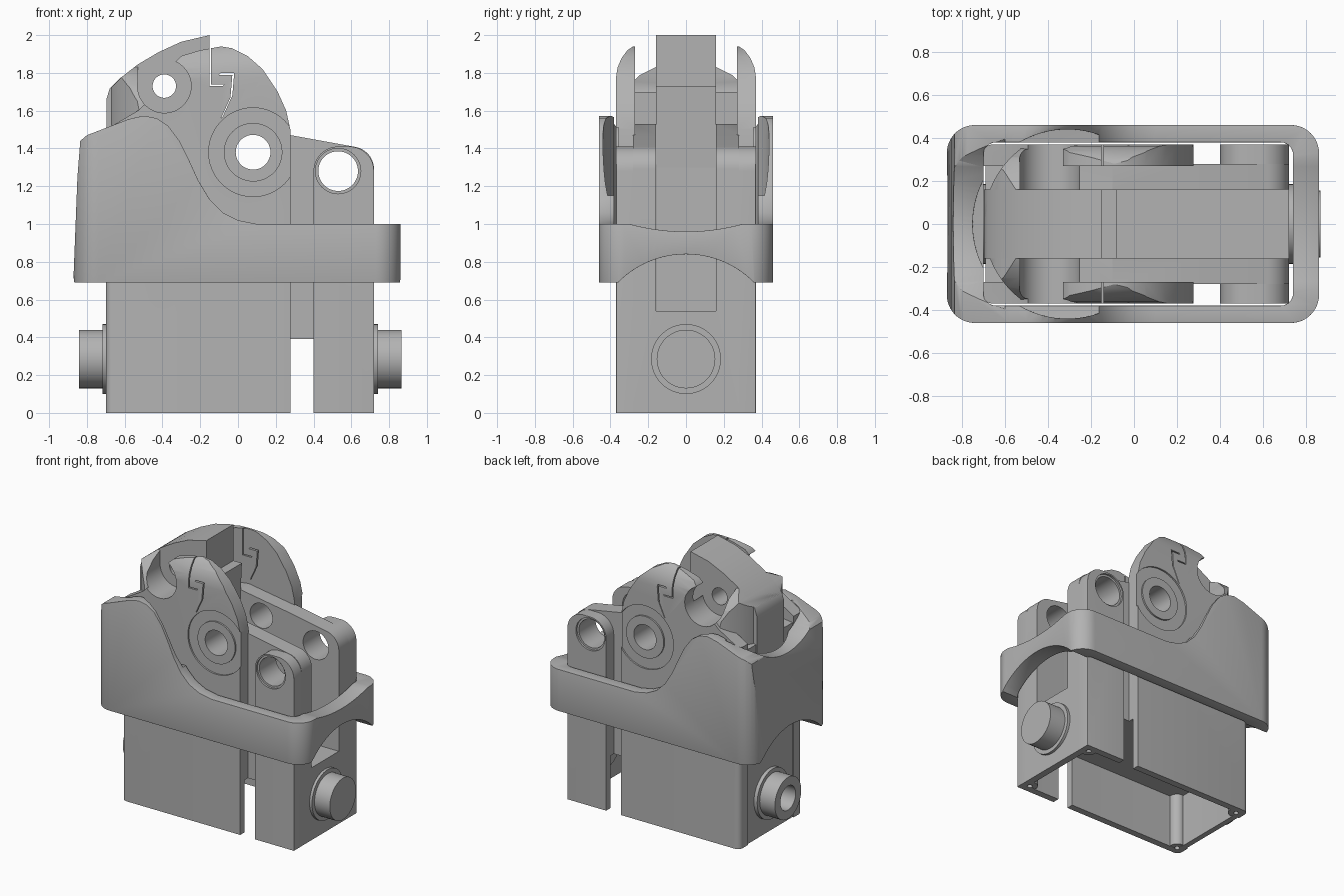
import bpy, bmesh, math

if "Cube" in bpy.data.objects:
    bpy.data.objects.remove(bpy.data.objects["Cube"], do_unlink=True)

grey = bpy.data.materials.new("plain_grey")
grey.use_nodes = True
COLOUR = (0.45, 0.45, 0.45, 1)
grey.diffuse_color = COLOUR
grey.node_tree.nodes["Principled BSDF"].inputs["Base Color"].default_value = COLOUR


def arc(cx, cy, r, start, end, n=12):
    return [(cx + r * math.cos(math.radians(start + (end - start) * i / n)),
             cy + r * math.sin(math.radians(start + (end - start) * i / n))) for i in range(n + 1)]


def circle(cx, cy, r, n=48):
    return arc(cx, cy, r, 0, 360, n)[:-1]


def rounded_rect(x0, x1, y0, y1, r):
    return (arc(x1 - r, y1 - r, r, 0, 90) + arc(x0 + r, y1 - r, r, 90, 180)
            + arc(x0 + r, y0 + r, r, 180, 270) + arc(x1 - r, y0 + r, r, 270, 360))


def prism(name, pts, axis, a, b):
    """Extrude a flat outline along one axis from a to b."""
    place = {"x": lambda p, t: (t, p[0], p[1]),
             "y": lambda p, t: (p[0], t, p[1]),
             "z": lambda p, t: (p[0], p[1], t)}[axis]
    bm = bmesh.new()
    low = [bm.verts.new(place(p, a)) for p in pts]
    high = [bm.verts.new(place(p, b)) for p in pts]
    bm.faces.new(low)
    bm.faces.new(high)
    for i in range(len(pts)):
        j = (i + 1) % len(pts)
        bm.faces.new((low[i], low[j], high[j], high[i]))
    bmesh.ops.recalc_face_normals(bm, faces=bm.faces)
    mesh = bpy.data.meshes.new(name)
    bm.to_mesh(mesh)
    bm.free()
    ob = bpy.data.objects.new(name, mesh)
    bpy.context.collection.objects.link(ob)
    mesh.materials.append(grey)
    return ob


def apply(ob, mod):
    bpy.context.view_layer.objects.active = ob
    bpy.ops.object.modifier_apply(modifier=mod.name)


def carve(ob, pts, axis, a, b, op="DIFFERENCE"):
    cutter = prism("cutter", pts, axis, a, b)
    cutter.hide_render = True
    mod = ob.modifiers.new("carve", "BOOLEAN")
    mod.operation, mod.solver, mod.object = op, "EXACT", cutter
    apply(ob, mod)
    bpy.data.objects.remove(cutter, do_unlink=True)


def bevel_where(ob, width, test, segments=4):
    bm = bmesh.new()
    bm.from_mesh(ob.data)
    edges = [e for e in bm.edges if test(e.verts[0].co) and test(e.verts[1].co)]
    bmesh.ops.bevel(bm, geom=edges, offset=width, segments=segments, profile=0.5,
                    affect="EDGES", clamp_overlap=True)
    bm.to_mesh(ob.data)
    bm.free()


def mirror_y(ob):
    mod = ob.modifiers.new("mirror", "MIRROR")
    mod.use_axis = (False, True, False)
    mod.use_mirror_merge = False
    apply(ob, mod)


PIVOT, HINGE, LUG = (0.08, 1.38), (-0.39, 1.73), (0.53, 1.28)
CAVITY = rounded_rect(-0.65, 0.67, -0.32, 0.32, 0.07)

# Central housing with the two inner cheeks
top_corner = arc(0.6, 1.29, 0.12, 0, 80)
core = prism("housing_core", [(-0.69, 0), (0.72, 0)] + top_corner
             + [(0.28, 1.47), (-0.1, 1.53), (-0.69, 1.45)], "y", -0.28, 0.28)
carve(core, rounded_rect(-0.1, 0.9, -0.16, 0.16, 0.005), "z", 0.54, 2)
carve(core, CAVITY, "z", -0.1, 0.39)
carve(core, circle(*PIVOT, 0.092), "y", -1, 1)
carve(core, circle(*LUG, 0.105), "y", -1, 1)

# Tall side plates around the pivot
plate = prism("side_plates", [(-0.7, 0), (0.277, 0), (0.277, 1.5), (0.255, 1.6), (0.21, 1.7),
              (0.13, 1.82), (0.05, 1.89), (-0.03, 1.93), (-0.09, 1.94), (-0.2, 1.92),
              (-0.3, 1.89), (-0.33, 1.86), HINGE, (-0.53, 1.6), (-0.7, 1.5)], "y", 0.27, 0.37)
bevel_where(plate, 0.04, lambda v: v.x < -0.69 and v.y > 0.36)
carve(plate, [(0.2, -0.1), (0.37, -0.1), (0.37, 1.78), (0.362, 1.83), (0.34, 1.88),
              (0.31, 1.92), (0.28, 1.94), (0.2, 1.96)], "x", -1, 1, "INTERSECT")
carve(plate, circle(*HINGE, 0.142), "y", 0, 1)
carve(plate, CAVITY, "z", -0.1, 0.39)
carve(plate, circle(*PIVOT, 0.235), "y", 0.358, 1)
carve(plate, circle(*PIVOT, 0.092), "y", 0, 1)
for slit, dx in (([(-0.15, 2), (-0.15, 1.73), (-0.08, 1.73)], 0.008),
                 ([(-0.09, 1.8), (-0.02, 1.8), (-0.03, 1.68), (-0.08, 1.57)], -0.01)):
    carve(plate, slit + [(x + dx, z + dx) for x, z in reversed(slit)], "y", 0, 1)
mirror_y(plate)

# Raised washer in the pivot recess
washer = prism("pivot_washers", circle(*PIVOT, 0.155), "y", 0.34, 0.37)
carve(washer, circle(*PIVOT, 0.092), "y", 0, 1)
mirror_y(washer)

# Outer lugs at the other end
lug = prism("outer_lugs", [(0.4, 0), (0.72, 0)] + arc(0.59, 1.28, 0.13, 0, 90)
            + arc(0.53, 1.28, 0.13, 90, 180), "y", 0.27, 0.37)
bevel_where(lug, 0.03, lambda v: v.x > 0.715 and v.y > 0.36)
carve(lug, CAVITY, "z", -0.1, 0.39)
carve(lug, circle(*LUG, 0.12), "y", 0.355, 1)
carve(lug, circle(*LUG, 0.105), "y", 0, 1)
mirror_y(lug)

# Hood: narrow centre and a wide domed back
crown = [(-0.15, 2.0), (-0.3, 1.965), (-0.42, 1.91), (-0.53, 1.845), (-0.62, 1.775),
         (-0.68, 1.715), (-0.697, 1.66)]
hood = prism("hood_centre", [(-0.697, 1.3), (-0.1, 1.3), (-0.08, 1.73), (-0.15, 1.73)] + crown,
             "y", -0.16, 0.16)
carve(hood, circle(*HINGE, 0.062), "y", -1, 1)
back = prism("hood_back", [(-0.697, 1.3), (-0.25, 1.3), (-0.25, 1.7), (-0.53, 1.72)] + crown[3:],
             "y", -0.37, 0.37)
half = [(0.36, 1.2), (0.36, 1.55), (0.345, 1.65), (0.31, 1.72), (0.25, 1.785), (0.16, 1.83), (0.08, 1.85)]
carve(back, half + [(-y, z) for y, z in reversed(half)], "x", -1, 1, "INTERSECT")
carve(back, circle(-0.26, 0, 0.44, 96), "z", 0, 3, "INTERSECT")
for side in (-1, 1):
    carve(back, circle(*HINGE, 0.142), "y", *sorted((side * 0.16, side * 0.6)))
carve(back, circle(*HINGE, 0.062), "y", -1, 1)

# Guard collar with a sweeping rim
guard = prism("guard_collar", rounded_rect(-0.87, 0.86, -0.46, 0.46, 0.13), "z", 0.6, 1.7)
carve(guard, [(-0.872, 0.69), (0.9, 0.69), (0.9, 1.0), (0.1, 1.0), (0, 1.02), (-0.08, 1.06),
              (-0.15, 1.13), (-0.21, 1.23), (-0.26, 1.34), (-0.31, 1.44), (-0.37, 1.52),
              (-0.43, 1.56), (-0.5, 1.573), (-0.58, 1.555), (-0.8, 1.47), (-0.835, 1.44),
              (-0.85, 1.25)], "y", -1, 1, "INTERSECT")
carve(guard, rounded_rect(-0.7, 0.74, -0.38, 0.38, 0.06), "z", 0, 3)
carve(guard, circle(0, 0.333, 0.507, 96), "x", -1, 1)
carve(guard, circle(0, 2.105, 1.145, 160), "x", 0.6, 1)
carve(guard, circle(0, 1.9, 0.53, 96), "x", -1, -0.6)
carve(guard, circle(-0.31, 0, 0.44, 96), "z", 1.15, 2)
soften = guard.modifiers.new("soften", "BEVEL")
soften.width, soften.segments = 0.02, 3
soften.limit_method, soften.angle_limit = "ANGLE", math.radians(50)
apply(guard, soften)

# Pins at both ends
parts = [core, plate, washer, lug, hood, back, guard]
for name, start, lip, tip in (("solid_pin", 0.66, 0.74, 0.866), ("hollow_pin", -0.66, -0.717, -0.842)):
    flange = prism(name + "_flange", circle(0, 0.285, 0.185), "x", start, lip)
    pin = prism(name, circle(0, 0.285, 0.155), "x", start, tip)
    if tip < 0:
        carve(pin, circle(0, 0.285, 0.09), "x", -1, -0.72)
    parts += [flange, pin]

# Screw bosses inside the open base
for x in (-0.64, 0.66):
    for y in (-0.31, 0.31):
        boss = prism("screw_boss", circle(x, y, 0.055, 24), "z", 0.002, 0.4)
        hole = circle(x, y, 0.018, 16)
        for part in (boss, core, plate, lug):
            carve(part, hole, "z", -0.1, 0.1)
        parts.append(boss)

# Smooth curved faces, keep edges crisp
bpy.ops.object.select_all(action="DESELECT")
for ob in parts:
    ob.select_set(True)
bpy.context.view_layer.objects.active = core
bpy.ops.object.shade_smooth_by_angle(angle=math.radians(30))
